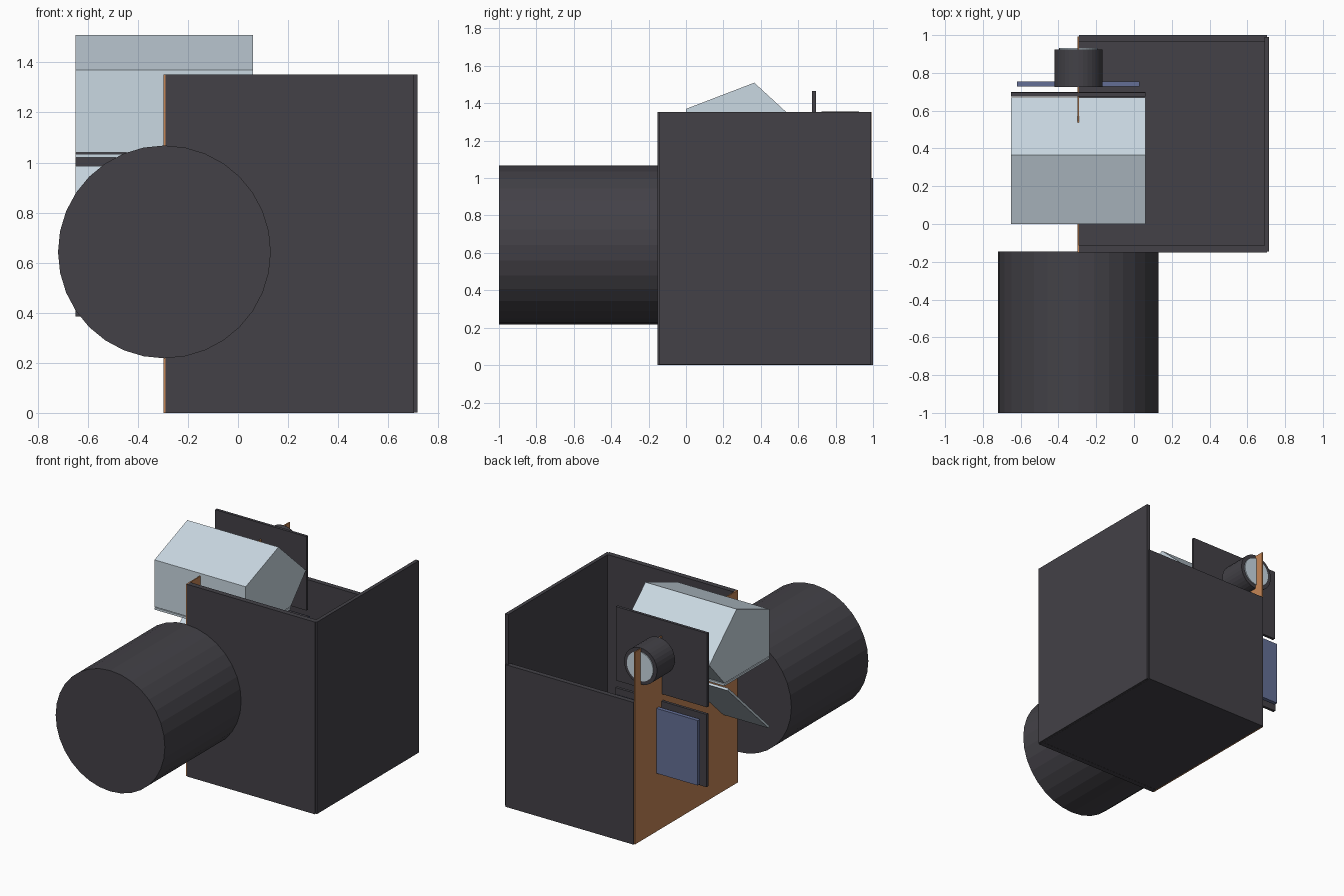
import bpy, bmesh, math

if "Cube" in bpy.data.objects:
    bpy.data.objects.remove(bpy.data.objects["Cube"])


def material(name, rgb):
    m = bpy.data.materials.new(name)
    lin = [((c / 255 + 0.055) / 1.055) ** 2.4 for c in rgb]
    m.diffuse_color = (*lin, 1)
    m.use_nodes = True
    m.node_tree.nodes["Principled BSDF"].inputs["Base Color"].default_value = m.diffuse_color
    return m


DARK = material("charcoal", (67, 65, 71))
GLASS = material("pale glass", (202, 216, 226))
COPPER = material("copper brown", (198, 134, 86))
BLUE = material("sensor blue", (100, 111, 150))


def finish(name, bm, mat):
    bmesh.ops.recalc_face_normals(bm, faces=bm.faces)
    me = bpy.data.meshes.new(name)
    bm.to_mesh(me)
    bm.free()
    me.materials.append(mat)
    ob = bpy.data.objects.new(name, me)
    bpy.context.collection.objects.link(ob)
    return ob


def prism(name, profile, x0, x1, mat):
    """Extrude a (y, z) profile along x."""
    bm = bmesh.new()
    a = [bm.verts.new((x0, y, z)) for y, z in profile]
    b = [bm.verts.new((x1, y, z)) for y, z in profile]
    bm.faces.new(a)
    bm.faces.new(b)
    n = len(a)
    for i in range(n):
        j = (i + 1) % n
        bm.faces.new((a[i], a[j], b[j], b[i]))
    return finish(name, bm, mat)


def box(name, x, y, z, mat):
    return prism(name, [(y[0], z[0]), (y[1], z[0]), (y[1], z[1]), (y[0], z[1])], *x, mat)


def tube(name, z, r, y0, y1, mat, sides=32):
    """Capped cylinder along y, centred on the section plane."""
    bm = bmesh.new()
    bmesh.ops.create_cone(bm, cap_ends=True, segments=sides, radius1=r, radius2=r, depth=y1 - y0)
    for v in bm.verts:
        px, py, pz = v.co
        v.co = (CUT + px, (y0 + y1) / 2 + pz, z + py)
    return finish(name, bm, mat)


CUT = -0.294          # section plane
WIDE = (-0.65, 0.06)  # width shared by the optical parts
TOP = 1.352

# open housing
box("front_wall", (-0.29, 0.704), (-0.152, -0.115), (0, TOP), DARK)
box("right_wall", (0.69, 0.716), (-0.145, 0.99), (0.002, TOP), DARK)
box("back_wall", (-0.29, 0.704), (0.965, 1.0), (0, 1.0), DARK)
box("floor", (-0.29, 0.70), (-0.14, 0.98), (0.001, 0.035), DARK)
box("section_panel", (-0.298, -0.29), (-0.15, 0.992), (0, TOP), COPPER)

# lens barrel and eyepiece
tube("lens_barrel", 0.643, 0.425, -1.0, -0.145, DARK)
tube("eyepiece", 1.228, 0.128, 0.725, 0.925, DARK)
tube("eyepiece_glass", 1.228, 0.102, 0.915, 0.932, GLASS)

# five-sided viewing prism
prism("viewing_prism", [(0, 1.04), (0, 1.37), (0.365, 1.51), (0.67, 1.23), (0.50, 1.04)], *WIDE, GLASS)
box("focusing_screen", WIDE, (0, 0.50), (1.02, 1.035), GLASS)

# tilted mirror
prism("mirror", [(0.01, 0.537), (0.465, 0.975), (0.455, 0.987), (0.0, 0.549)], *WIDE, GLASS)

# plates behind the mirror
box("upper_plate", WIDE, (0.675, 0.695), (0.945, 1.465), DARK)
box("shutter", WIDE, (0.68, 0.70), (0.385, 0.897), DARK)
box("sensor", (-0.62, 0.03), (0.728, 0.755), (0.41, 0.867), BLUE)
